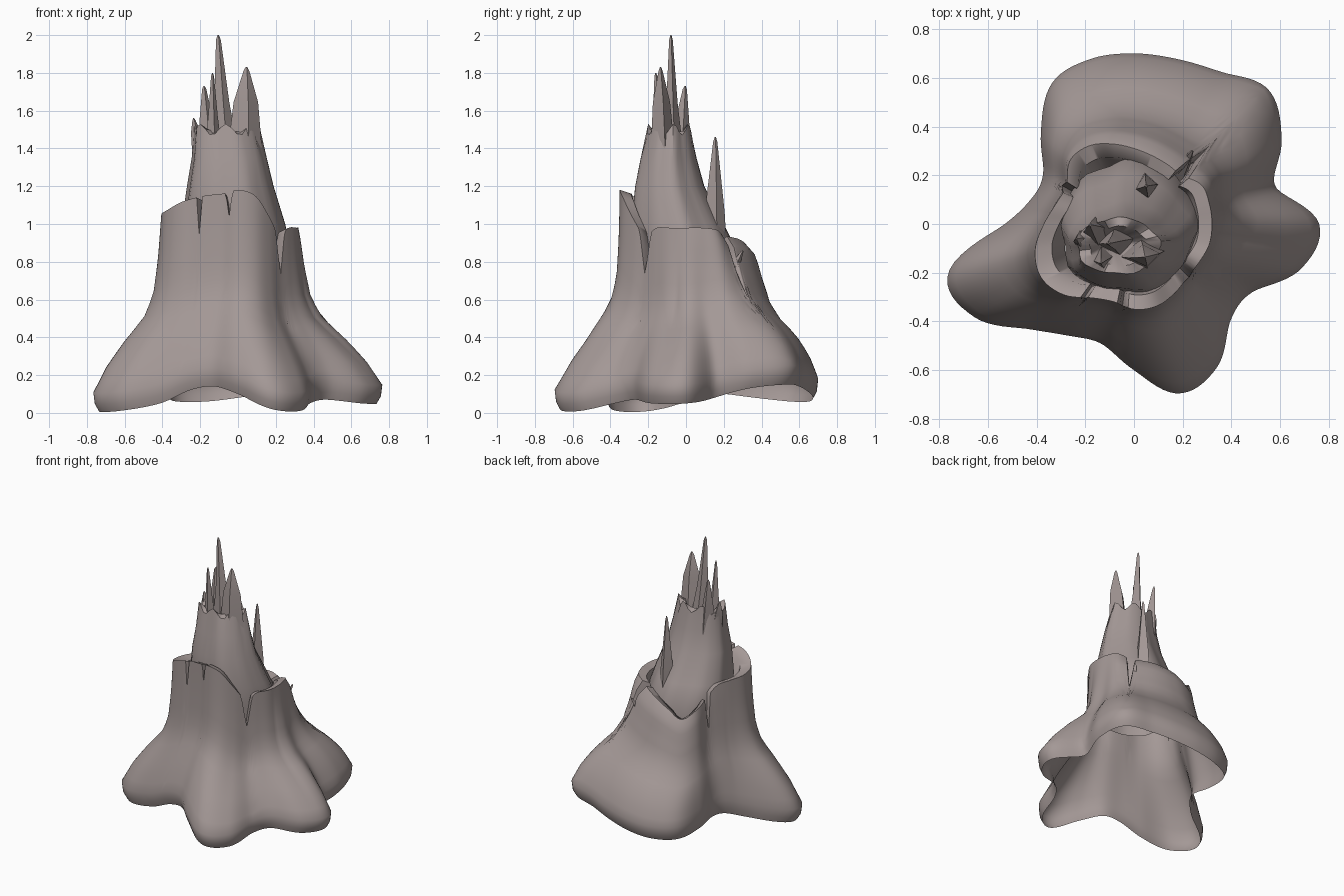
import bpy
import bmesh
import math
from mathutils import Vector

cube = bpy.data.objects.get("Cube")
if cube:
    bpy.data.objects.remove(cube, do_unlink=True)

# Weathered wood
wood = bpy.data.materials.new("weathered_wood")
wood.use_nodes = True
wood.diffuse_color = (0.37, 0.315, 0.305, 1)
wood.node_tree.nodes["Principled BSDF"].inputs["Base Color"].default_value = wood.diffuse_color
wood.node_tree.nodes["Principled BSDF"].inputs["Roughness"].default_value = 0.9

# Hundredths of a unit, every 15 degrees counter-clockwise from +x
FOOT_RADIUS = [76, 60, 70, 78, 72, 70, 70, 70, 67, 54, 43, 43,
               53, 79, 76, 61, 53, 51, 60, 72, 68, 56, 56, 71]
FOOT_HEIGHT = [5, 8, 13, 15, 14, 11, 8, 6, 6, 8, 10, 10,
               6, 1, 1, 5, 12, 14, 10, 2, 1, 5, 7, 5]
RIM_RADIUS = [32, 32, 32, 28, 28, 29, 31, 34, 37, 37, 32, 33,
              37, 42, 44, 41, 35, 33, 35, 35, 33, 31, 31, 32]
RIM_HEIGHT = [98, 98, 97, 94, 93, 92, 90, 87, 82, 88, 94, 102,
              104, 105, 107, 112, 115, 116, 118, 115, 104, 94, 98, 98]

# Flare of the roots: share of the root spread left at each share of the height
FLARE = [(0, 1), (.15, .8), (.29, .54), (.42, .26), (.55, .12), (.75, .05), (1, 0)]

# Cracks torn down from the rim: angle, half width, depth
CRACKS = [(46, 5, .3), (152, 4, .24), (262, 3, .13), (316, 7, .2), (236, 2, .2)]


def around(values, degrees):
    """Smooth closed interpolation of the 15 degree tables."""
    n = len(values)
    pos = degrees / 360 * n
    i, f = int(pos), pos % 1
    a, b, c, d = (values[(i + k) % n] / 100 for k in (-1, 0, 1, 2))
    return b + .5 * f * (c - a + f * (2*a - 5*b + 4*c - d + f * (3*(b - c) + d - a)))


def flare(t):
    for (t0, w0), (t1, w1) in zip(FLARE, FLARE[1:]):
        if t <= t1:
            return w0 + (w1 - w0) * (t - t0) / (t1 - t0)
    return 0


def make_object(name, bm, angle):
    bmesh.ops.recalc_face_normals(bm, faces=bm.faces)
    mesh = bpy.data.meshes.new(name)
    bm.to_mesh(mesh)
    bm.free()
    obj = bpy.data.objects.new(name, mesh)
    bpy.context.collection.objects.link(obj)
    mesh.materials.append(wood)
    bpy.ops.object.select_all(action='DESELECT')
    obj.select_set(True)
    bpy.context.view_layer.objects.active = obj
    bpy.ops.object.shade_smooth_by_angle(angle=math.radians(angle))


def loft(name, rings, cap=False, angle=40):
    """Skin a stack of closed rings with equal point counts."""
    bm = bmesh.new()
    rows = [[bm.verts.new(p) for p in ring] for ring in rings]
    for low, high in zip(rows, rows[1:]):
        for i in range(len(low)):
            j = (i + 1) % len(low)
            bm.faces.new((low[i], low[j], high[j], high[i]))
    if cap:
        bm.faces.new(rows[-1])
    make_object(name, bm, angle)


def bark_column(degrees):
    """One upright strip of points, from the root edge over the rim to the inside."""
    turn = math.radians(degrees)
    direction = Vector((math.cos(turn), math.sin(turn), 0))
    foot, rim = around(FOOT_RADIUS, degrees), around(RIM_RADIUS, degrees)
    ground, full = around(FOOT_HEIGHT, degrees), around(RIM_HEIGHT, degrees)
    torn = sum(depth * max(0, 1 - abs(degrees - a) / width) for a, width, depth in CRACKS)
    top, low = full - torn, ground + .1
    # the back root is fuller than the others, the front one slimmer
    back = max(0, math.cos(turn - math.radians(83))) ** .5
    front = max(0, math.cos(turn - math.radians(285)))
    power = 1 - .5 * back + .35 * front
    points = [direction * foot * s + Vector((0, 0, max(0, ground + rise)))
              for s, rise in ((.96, 0), (.99, .04))]
    steps = 14
    for k in range(steps + 1):
        z = low + (top - low) * k / steps
        r = rim + (foot - rim) * flare((z - low) / (full - low)) ** power
        points.append(direction * r + Vector((0, 0, z)))
    # lip, then down to meet the heartwood
    for scale, drop in ((.83, .02), (.7, .22)):
        points.append(direction * r * scale + Vector((0, 0, top - drop)))
    return points


# Outer bark with spreading roots
columns = [bark_column(a) for a in range(0, 360, 2)]
loft("bark_shell", list(zip(*columns)), angle=55)

# Inner heartwood: height, centre x, centre y, half width, half depth
CORE = [(.65, 0, 0, .25, .25), (.85, -.01, 0, .28, .265), (1, -.03, -.05, .27, .24),
        (1.2, -.045, -.09, .225, .18), (1.35, -.05, -.095, .195, .145),
        (1.5, -.065, -.09, .17, .115), (1.49, -.065, -.09, .12, .08), (1.36, -.08, -.08, .05, .03)]


def core_ring(index):
    z, cx, cy, rx, ry = CORE[index]
    ring = []
    for i in range(36):
        a = math.tau * i / 36
        flute = 1 + .035 * math.sin(5 * a + 1) + .02 * math.sin(9 * a)
        jag = .03 * math.sin(7 * a) if index == 5 else 0
        ring.append((cx + rx * flute * math.cos(a), cy + ry * flute * math.sin(a), z + jag))
    return ring


loft("heartwood", [core_ring(i) for i in range(len(CORE))], cap=True)


def splinter(name, base, tip, rx, ry, shoulder=.5, keep=.6):
    """Tapered four-sided sliver with a shoulder part way up."""
    base, tip = Vector(base), Vector(tip)
    rings = []
    for t, s in ((0, 1), (shoulder, keep), (.96, .16), (1, .05)):
        c = base.lerp(tip, t)
        rings.append([c + Vector((rx * s * x, ry * s * y, 0))
                      for x, y in ((1, .2), (-.1, 1), (-1, -.2), (.2, -1))])
    loft(name, rings, cap=True)


# Splinters standing on the broken top
splinter("tall_splinter", (-.07, -.07, 1.35), (-.105, -.08, 2), .08, .06, .45, .5)
splinter("front_splinter", (.035, -.12, 1.3), (.045, -.135, 1.83), .1, .07, .65, .65)
splinter("side_splinter", (-.13, -.14, 1.35), (-.135, -.16, 1.8), .05, .05, .5, .5)
splinter("back_right_splinter", (-.15, -.04, 1.3), (-.18, -.005, 1.73), .07, .07, .6, .5)
splinter("short_splinter", (-.18, -.08, 1.25), (-.235, -.06, 1.56), .055, .07, .75, .5)
splinter("back_splinter", (.05, .15, .8), (.05, .155, 1.46), .06, .07, .4, .75)

# Loose sliver by the left rear crack
splinter("rim_sliver", (.18, .2, .66), (.24, .3, .86), .04, .05)
